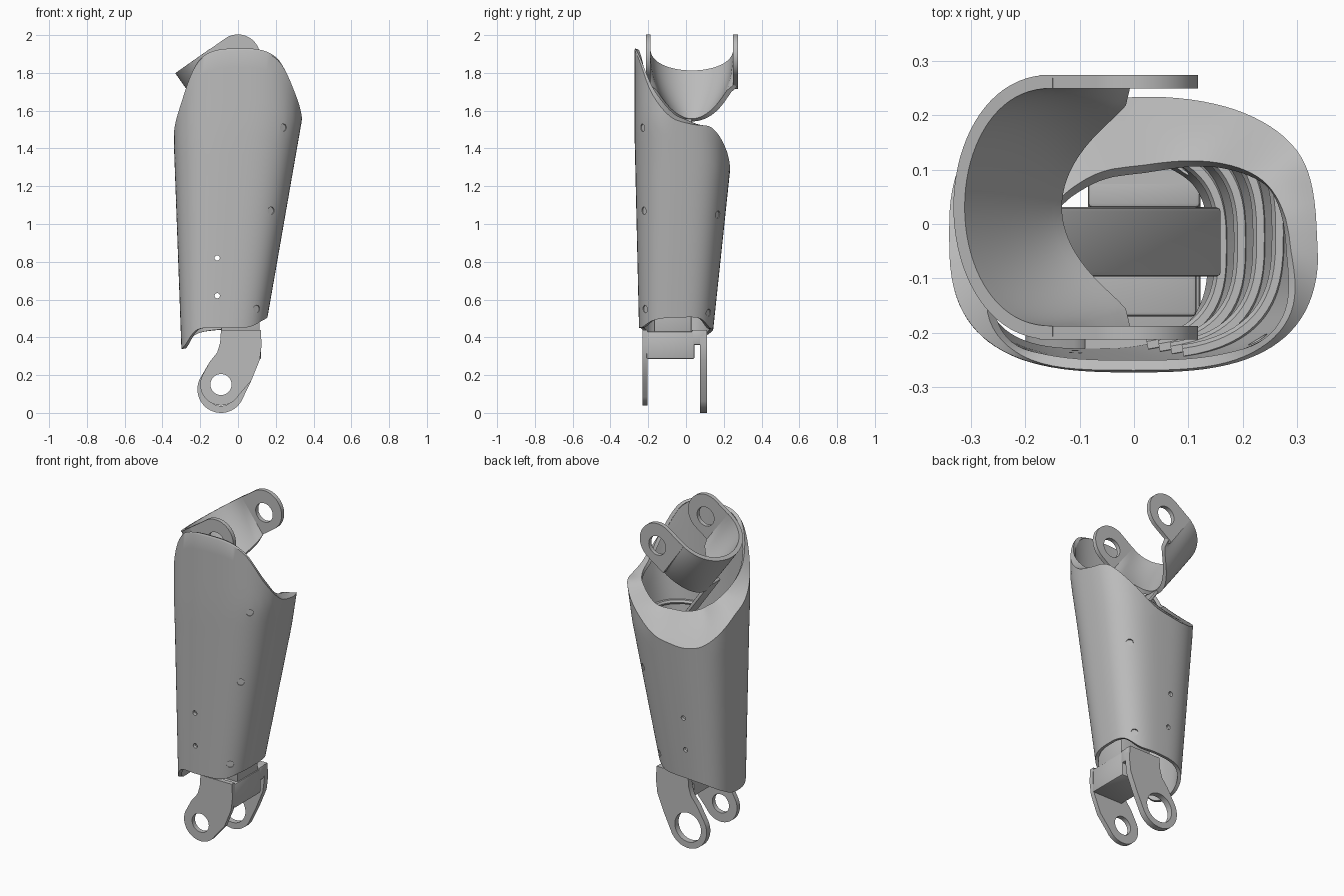
import bpy
import bmesh
from math import sin, cos, pi, radians, copysign
from mathutils import Matrix, Vector

scene = bpy.context.scene
if "Cube" in bpy.data.objects:
    bpy.data.objects.remove(bpy.data.objects["Cube"])

GREY = (0.5, 0.5, 0.5, 1)
grey = bpy.data.materials.new("plain_grey")
grey.use_nodes = True
grey.diffuse_color = GREY
grey.node_tree.nodes["Principled BSDF"].inputs["Base Color"].default_value = GREY


def link(name, data):
    obj = bpy.data.objects.new(name, data)
    scene.collection.objects.link(obj)
    return obj


def from_bmesh(name, bm):
    mesh = bpy.data.meshes.new(name)
    bm.to_mesh(mesh)
    bm.free()
    return link(name, mesh)


def finish(obj):
    """Bake modifiers or curves to a mesh with smooth shading and sharp edges."""
    name, matrix = obj.name, obj.matrix_basis.copy()
    bpy.context.view_layer.update()
    deps = bpy.context.evaluated_depsgraph_get()
    mesh = bpy.data.meshes.new_from_object(obj.evaluated_get(deps))
    bpy.data.objects.remove(obj)
    mesh.materials.clear()
    mesh.materials.append(grey)
    mesh.shade_smooth()
    mesh.set_sharp_from_angle(angle=radians(28))
    link(name, mesh).matrix_basis = matrix


def grid(name, rows, closed, thickness, offset):
    """Skin rows of points, then thicken the sheet."""
    bm = bmesh.new()
    vs = [[bm.verts.new(p) for p in row] for row in rows]
    n = len(rows[0])
    for low, high in zip(vs, vs[1:]):
        for i in range(n if closed else n - 1):
            k = (i + 1) % n
            bm.faces.new((low[i], low[k], high[k], high[i]))
    obj = from_bmesh(name, bm)
    mod = obj.modifiers.new("thickness", "SOLIDIFY")
    mod.thickness = thickness
    mod.offset = offset
    return obj


def box(name, low, high, matrix=Matrix(), bevel=0.008):
    low, high = Vector(low), Vector(high)
    bm = bmesh.new()
    bmesh.ops.create_cube(bm, size=1)
    bmesh.ops.scale(bm, vec=high - low, verts=bm.verts)
    bmesh.ops.translate(bm, vec=(low + high) / 2, verts=bm.verts)
    obj = from_bmesh(name, bm)
    obj.matrix_basis = matrix
    mod = obj.modifiers.new("edges", "BEVEL")
    mod.width = bevel
    mod.segments = 2
    finish(obj)


def cylinders(name, items):
    """Several cylinders in one mesh: centre, axis, radius, length."""
    bm = bmesh.new()
    for centre, axis, r, length in items:
        turn = Vector(axis).to_track_quat("Z", "Y").to_matrix().to_4x4()
        bmesh.ops.create_cone(bm, cap_ends=True, segments=20, radius1=r, radius2=r,
                              depth=length, matrix=Matrix.Translation(centre) @ turn)
    return from_bmesh(name, bm)


def arc(centre, r, start, end, n):
    angles = [radians(start + (end - start) * i / n) for i in range(n + 1)]
    return [(centre[0] + r * cos(a), centre[1] + r * sin(a)) for a in angles]


def plate(name, outline, centre, hole, thickness, matrix):
    """Flat outline with a round hole, extruded."""
    curve = bpy.data.curves.new(name, "CURVE")
    curve.dimensions = "2D"
    curve.fill_mode = "BOTH"
    curve.extrude = thickness / 2
    for pts in (outline, arc(centre, hole, 0, 360, 40)[:-1]):
        spline = curve.splines.new("POLY")
        spline.points.add(len(pts) - 1)
        for point, (x, y) in zip(spline.points, pts):
            point.co = (x, y, 0, 1)
        spline.use_cyclic_u = True
    obj = link(name, curve)
    obj.matrix_basis = matrix
    finish(obj)


# Shell heights and collar inset, one value every 30 degrees from +x
CREASE = (1.54, 1.51, 1.40, 1.28, 1.28, 1.35, 1.46, 1.62, 1.86, 1.92, 1.87, 1.68)
RIM = (1.56, 1.51, 1.43, 1.42, 1.43, 1.45, 1.51, 1.66, 1.87, 1.93, 1.88, 1.70)
INSET = (.055, .08, .105, .13, .16, .17, .12, .04, .006, .004, .006, .02)
BOTTOM = (.505, .5, .45, .44, .42, .38, .34, .36, .44, .45, .455, .49)


def around(table, a):
    """Smooth closed interpolation of a table by angle."""
    f = (a / (2 * pi)) % 1 * len(table)
    i, t = int(f), f % 1
    p, q, r, s = (table[(i + k) % len(table)] for k in (-1, 0, 1, 2))
    return q + t * ((r - p) + t * ((2 * p - 5 * q + 4 * r - s) + t * (3 * (q - r) + s - p))) / 2


def section(a, z, inset=0.0):
    """Point on the rounded-square cross-section at height z."""
    def mix(z0, v0, z1, v1):
        return v0 + (v1 - v0) * min(1, (z - z0) / (z1 - z0))
    right, left = mix(.5, .155, 1.56, .34), mix(.35, -.30, 1.44, -.34)
    back, front = mix(.45, .145, 1.3, .235), mix(.5, -.25, 1.5, -.273)
    def power(v):
        return copysign(abs(v) ** 0.71, v)
    return ((right + left) / 2 + ((right - left) / 2 - inset) * power(cos(a)),
            (back + front) / 2 + ((back - front) / 2 - inset) * power(sin(a)), z)


# Outer shell: tapered wall, sharp crease, then a straight collar sloping in to the rim
N, WALL, COLLAR = 96, 16, 4
angles = [2 * pi * i / N for i in range(N)]
rows = []
for j in range(WALL):
    rows.append([section(a, around(BOTTOM, a) + (around(CREASE, a) - around(BOTTOM, a)) * j / WALL)
                 for a in angles])
for j in range(COLLAR + 1):
    f = j / COLLAR
    rows.append([section(a, around(CREASE, a) + (around(RIM, a) - around(CREASE, a)) * f,
                         around(INSET, a) * f) for a in angles])
shell = grid("shell", rows, True, 0.02, -1)

# Pin holes straight through, and sunken screws on the left corners
screws = [(section(radians(50 * s), z, 0.012), (0.57, 0.82 * s, 0))
          for s, z in ((-1, 1.51), (-1, 1.07), (-1, .55), (1, 1.05), (1, .53))]
drill = cylinders("drill", [((-.11, 0, z), (0, 1, 0), 0.014, 0.8) for z in (.62, .82)]
                  + [(p, axis, 0.02, 0.1) for p, axis in screws])
drill.hide_render = True
cut = shell.modifiers.new("holes", "BOOLEAN")
cut.operation = "DIFFERENCE"
cut.object = drill
finish(shell)
bpy.data.objects.remove(drill)
finish(cylinders("screws", [(p, axis, 0.0205, 0.012) for p, axis in screws]))

# Ribs inside the shell's left wall
for k in range(4):
    z = 0.7 + 0.2 * k
    curve = bpy.data.curves.new("rib", "CURVE")
    curve.dimensions = "3D"
    curve.bevel_depth = 0.014
    curve.bevel_resolution = 1
    spline = curve.splines.new("POLY")
    spline.points.add(30)
    for i, point in enumerate(spline.points):
        point.co = (*section(radians(-75 + 5 * i), z, 0.027), 1)
    finish(link(f"rib_{k + 1}", curve))

# Upper bracket: tilted U-shaped strap (s along the arms, t across the strap)
TILT = radians(35)
upper = Matrix(((cos(TILT), sin(TILT), 0, -.33), (0, 0, 1, 0),
                (sin(TILT), -cos(TILT), 0, 1.8), (0, 0, 0, 1)))
rows = []
for j in range(11):
    row = []
    for i in range(41):
        f = pi * (i / 40 - 0.5)
        c = max(0, cos(f))
        t = (0.237 + 0.075 * c ** 0.5) * j / 10
        narrow = 1 - 0.4 * (j / 10) ** 2 * c ** 0.4
        row.append(upper @ Vector((0.21 * (1 - c ** 0.9) + 0.01, t,
                                   0.031 + 0.231 * sin(f) * narrow)))
    rows.append(row)
finish(grid("upper_bracket_strap", rows, False, 0.025, 0))

outline = [(0.19, 0.001)] + arc((0.319, 0.119), 0.118, -90, 90, 28) + [(0.19, 0.237)]
for side, y in (("front", -.2), ("back", .262)):
    plate(f"upper_bracket_{side}_lug", outline, (0.311, 0.132), 0.057, 0.025,
          Matrix.Translation((0, y, 0)) @ upper)

# Tongue running from the strap down into the shell
box("upper_bracket_tongue", (0, .28, -.097), (.02, .83, .031), upper)

# Lower bracket: two bent arms with eyes, joined by a block and neck
for side, y, z, r, hole, thick in (("front", -.217, .15, .11, .056, .028),
                                   ("back", .092, .125, .125, .088, .036)):
    eye = (-.09, z)
    outline = ([(.12, .44), (.125, .36), (.115, .28), (.07, .17)] + arc(eye, r, -30, -205, 28)
               + [(-.15, .27), (-.11, .32), (-.095, .37), (-.09, .44)])
    plate(f"lower_bracket_{side}_arm", outline, eye, hole, thick,
          Matrix.Translation((0, y, 0)) @ Matrix.Rotation(pi / 2, 4, "X"))
box("lower_bracket_block", (-.085, -.21, .285), (.122, .045, .43))
box("lower_bracket_bridge", (-.085, .03, .36), (.122, .1, .44))
box("lower_bracket_neck", (-.09, -.17, .42), (.115, .03, .62))
